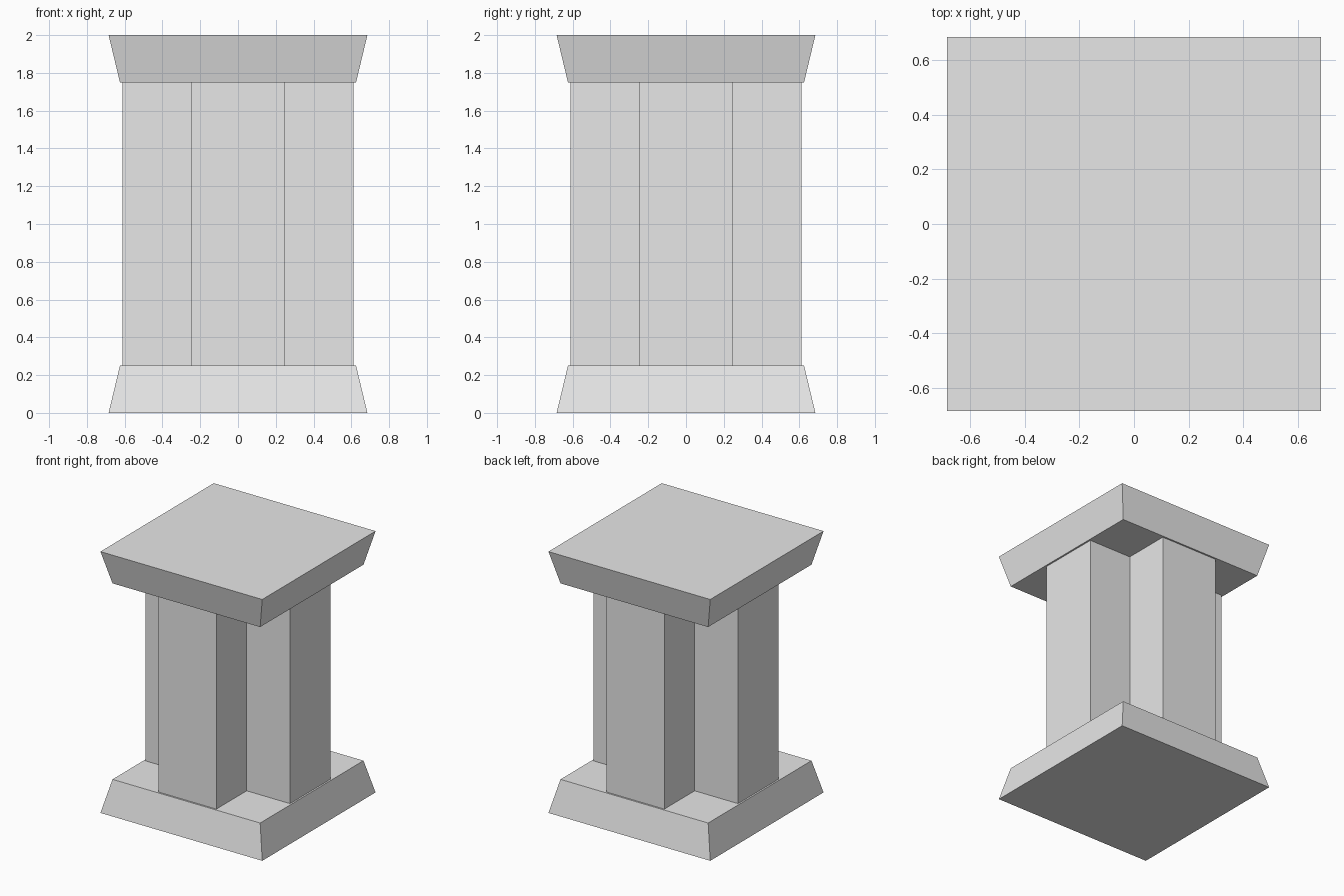
import bpy
import bmesh

cube = bpy.data.objects.get("Cube")
if cube:
    bpy.data.objects.remove(cube, do_unlink=True)

stone = bpy.data.materials.new("grey_stone")
stone.use_nodes = True
COLOUR = (0.8, 0.8, 0.8, 1)
stone.diffuse_color = COLOUR
stone.node_tree.nodes["Principled BSDF"].inputs["Base Color"].default_value = COLOUR

HEIGHT, SLAB = 2.0, 0.25       # total height, slab thickness
WIDE, NARROW = 0.685, 0.625    # slab half widths
REACH, ARM = 0.612, 0.245      # shaft arm length and half width


def loft(name, lower, upper, z0, z1):
    """Closed prism between two outlines with matching corners."""
    bm = bmesh.new()
    a = [bm.verts.new((x, y, z0)) for x, y in lower]
    b = [bm.verts.new((x, y, z1)) for x, y in upper]
    bm.faces.new(a[::-1])
    bm.faces.new(b)
    for i in range(len(a)):
        j = (i + 1) % len(a)
        bm.faces.new((a[i], a[j], b[j], b[i]))
    mesh = bpy.data.meshes.new(name)
    bm.to_mesh(mesh)
    bm.free()
    mesh.materials.append(stone)
    obj = bpy.data.objects.new(name, mesh)
    bpy.context.collection.objects.link(obj)
    return obj


def turned(points):
    """Repeat corner points in four quarter turns."""
    outline = []
    for _ in range(4):
        outline += points
        points = [(-y, x) for x, y in points]
    return outline


wide = turned([(WIDE, WIDE)])
narrow = turned([(NARROW, NARROW)])
cross = turned([(REACH, -ARM), (REACH, ARM), (ARM, ARM)])

# Tapered foot, cross-shaped shaft, flared cap
loft("base_slab", wide, narrow, 0, SLAB)
loft("cross_shaft", cross, cross, SLAB, HEIGHT - SLAB)
loft("top_slab", narrow, wide, HEIGHT - SLAB, HEIGHT)
